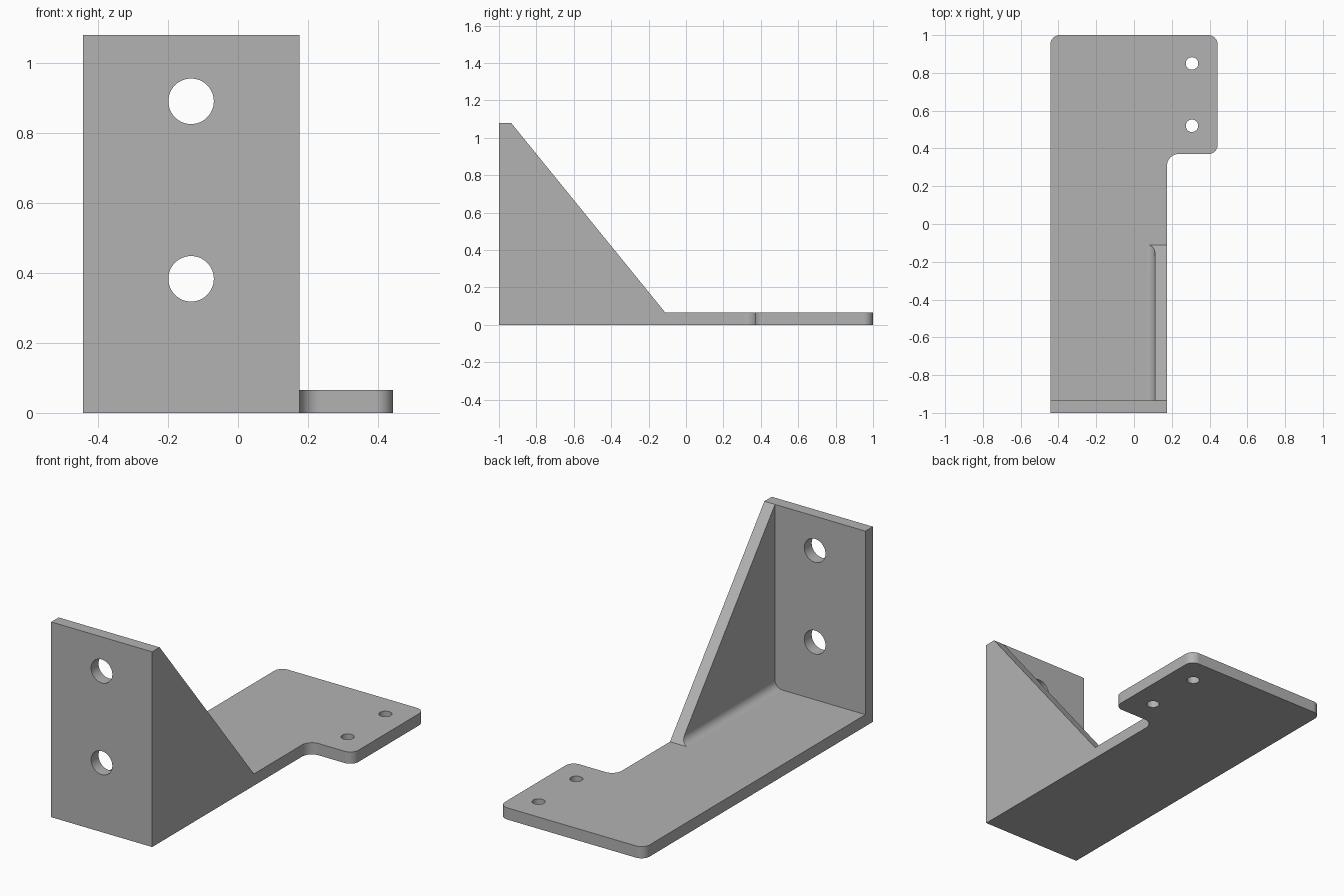
import bpy, bmesh, math
from mathutils import Vector, Matrix

if "Cube" in bpy.data.objects:
    bpy.data.objects.remove(bpy.data.objects["Cube"], do_unlink=True)

LEFT, RIGHT, TAB = -0.443, 0.175, 0.443   # plate sides and tab end
T = 0.065                                 # sheet thickness
HEIGHT = 1.08
GUSSET_END = -0.11

steel = bpy.data.materials.new("plain grey")
steel.use_nodes = True
grey = (0.45, 0.45, 0.45, 1)
steel.diffuse_color = grey
steel.node_tree.nodes["Principled BSDF"].inputs["Base Color"].default_value = grey


def rounded(corners, steps=14):
    """Outline from (x, y, radius) corners, with right-angle corners rounded."""
    pts = []
    for i, (x, y, r) in enumerate(corners):
        p = Vector((x, y))
        if r == 0:
            pts.append(p)
            continue
        before, after = corners[i - 1], corners[(i + 1) % len(corners)]
        u = (Vector(before[:2]) - p).normalized()
        v = (Vector(after[:2]) - p).normalized()
        for k in range(steps + 1):
            t = math.pi / 2 * k / steps
            pts.append(p + r * (u + v) - r * (v * math.cos(t) + u * math.sin(t)))
    return pts


def finish(name, bm):
    bmesh.ops.recalc_face_normals(bm, faces=bm.faces)
    mesh = bpy.data.meshes.new(name)
    bm.to_mesh(mesh)
    bm.free()
    mesh.materials.append(steel)
    obj = bpy.data.objects.new(name, mesh)
    bpy.context.collection.objects.link(obj)
    return obj


def prism(outline, place, offset):
    bm = bmesh.new()
    face = bm.faces.new([bm.verts.new(place(p)) for p in outline])
    top = bmesh.ops.extrude_face_region(bm, geom=[face])["geom"]
    bmesh.ops.translate(bm, vec=offset,
                        verts=[v for v in top if isinstance(v, bmesh.types.BMVert)])
    return bm


def hole_cutter(name, centre, radius, turn):
    bm = bmesh.new()
    bmesh.ops.create_cone(bm, cap_ends=True, segments=48, radius1=radius,
                          radius2=radius, depth=0.3,
                          matrix=Matrix.Translation(centre) @ turn)
    return finish(name, bm)


# Base plate with the side tab
base = rounded([(LEFT, -1, 0), (RIGHT, -1, 0), (RIGHT, 0.37, 0.06),
                (TAB, 0.37, 0.05), (TAB, 1, 0.05), (LEFT, 1, 0.05)])
bracket = finish("angle_bracket",
                 prism(base, lambda p: (p.x, p.y, 0), (0, 0, T)))

# Upright front plate
wall = rounded([(LEFT, 0, 0), (RIGHT, 0, 0), (RIGHT, HEIGHT, 0), (LEFT, HEIGHT, 0)])
upright = finish("upright_plate",
                 prism(wall, lambda p: (p.x, -1, p.y), (0, T, 0)))

# Side gusset with a filleted foot, trimmed along the slope
inner, foot = RIGHT - T, RIGHT - T - 0.046
section = rounded([(RIGHT, T / 2, 0), (RIGHT, HEIGHT, 0), (inner, HEIGHT, 0),
                   (inner, T, 0.045), (foot, T, 0), (foot, T / 2, 0)])
bm = prism(section, lambda p: (p.x, T / 2 - 1, p.y), (0, 1, 0))
slope = Vector((0, HEIGHT - T, GUSSET_END + 1 - T))
cut = bmesh.ops.bisect_plane(bm, geom=bm.verts[:] + bm.edges[:] + bm.faces[:],
                             plane_co=(0, GUSSET_END, T), plane_no=slope,
                             clear_outer=True)["geom_cut"]
bmesh.ops.contextual_create(bm, geom=[e for e in cut if isinstance(e, bmesh.types.BMEdge)])
gusset = finish("gusset", bm)

# Bolt holes in the upright and screw holes in the tab
sideways = Matrix.Rotation(math.pi / 2, 4, "X")
cutters = [hole_cutter("bolt_hole", (-0.134, -1, z), 0.065, sideways)
           for z in (0.383, 0.89)]
cutters += [hole_cutter("screw_hole", (0.307, y, 0), 0.033, Matrix())
            for y in (0.52, 0.85)]

# Join into one solid
tools = [(upright, "UNION"), (gusset, "UNION")] + [(c, "DIFFERENCE") for c in cutters]
for tool, operation in tools:
    tool.hide_render = True
    mod = bracket.modifiers.new(tool.name, "BOOLEAN")
    mod.operation, mod.solver, mod.object = operation, "EXACT", tool
bpy.context.view_layer.update()
solid = bpy.data.meshes.new_from_object(
    bracket.evaluated_get(bpy.context.evaluated_depsgraph_get()))
bracket.modifiers.clear()
bracket.data = solid
for tool, _ in tools:
    bpy.data.objects.remove(tool, do_unlink=True)

# Smooth only the rounded faces; plates and slope stay flat
bpy.ops.object.select_all(action="DESELECT")
bracket.select_set(True)
bpy.context.view_layer.objects.active = bracket
bpy.ops.object.shade_smooth_by_angle(angle=math.radians(30))
for face in solid.polygons:
    n = face.normal
    face.use_smooth = abs(n.x) > 0.01 and max(map(abs, n)) < 0.9999
